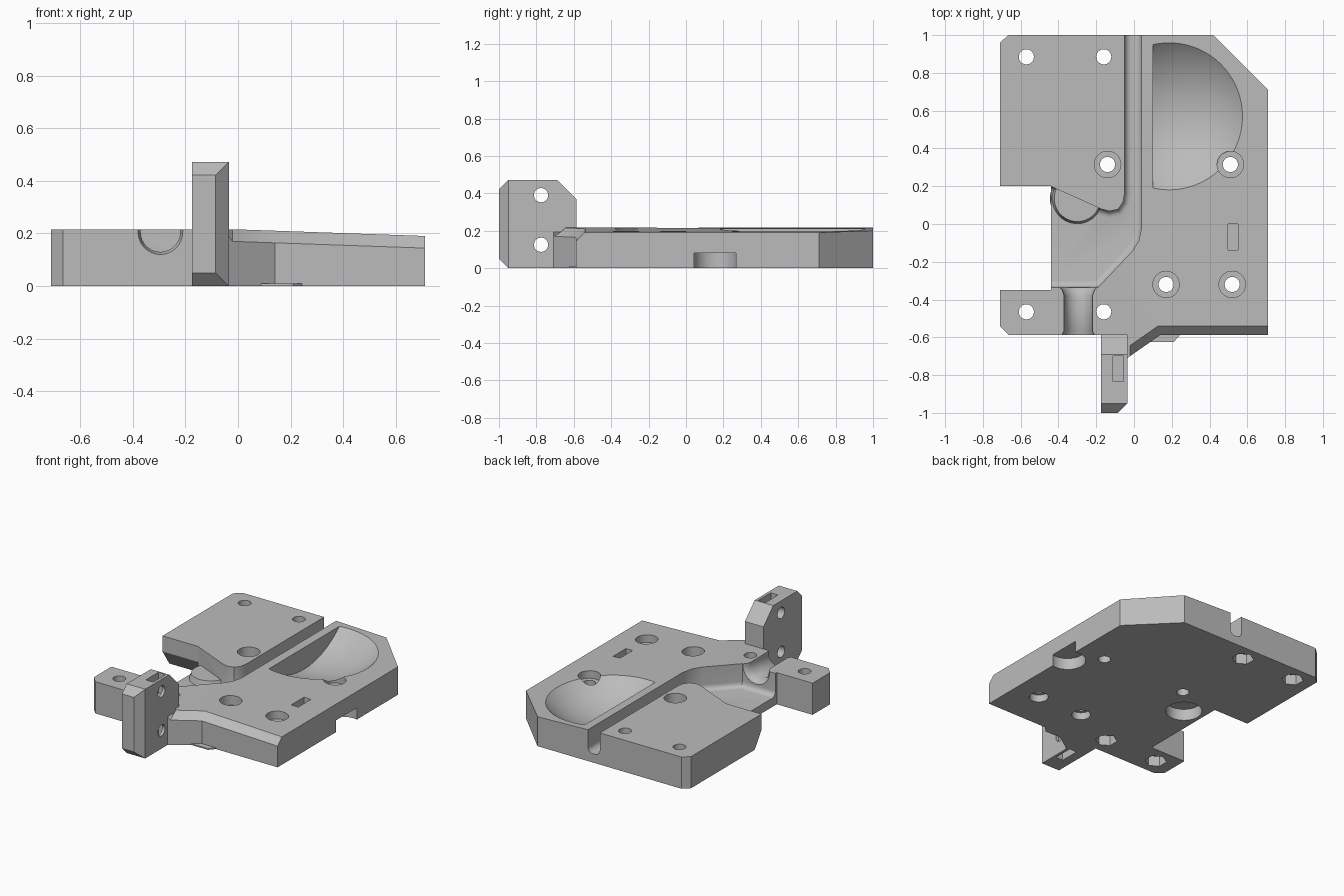
import bpy, bmesh
from math import pi, cos, sin, radians
from mathutils import Matrix, Vector

if "Cube" in bpy.data.objects:
    bpy.data.objects.remove(bpy.data.objects["Cube"])

grey = bpy.data.materials.new("plain grey")
grey.use_nodes = True
grey.diffuse_color = (0.5, 0.5, 0.5, 1)
grey.node_tree.nodes["Principled BSDF"].inputs["Base Color"].default_value = (0.5, 0.5, 0.5, 1)


def to_object(bm, name):
    bmesh.ops.recalc_face_normals(bm, faces=bm.faces[:])
    mesh = bpy.data.meshes.new(name)
    bm.to_mesh(mesh)
    bm.free()
    mesh.materials.append(grey)
    ob = bpy.data.objects.new(name, mesh)
    bpy.context.collection.objects.link(ob)
    return ob


def prism(points, z0, z1):
    """Extrude an xy outline from z0 to z1."""
    bm = bmesh.new()
    face = bm.faces.new([bm.verts.new((x, y, z0)) for x, y in points])
    new = bmesh.ops.extrude_face_region(bm, geom=[face])["geom"]
    bmesh.ops.translate(bm, vec=(0, 0, z1 - z0),
                        verts=[v for v in new if isinstance(v, bmesh.types.BMVert)])
    bmesh.ops.recalc_face_normals(bm, faces=bm.faces[:])
    return bm


def box(x0, x1, y0, y1, z0, z1):
    return prism([(x0, y0), (x1, y0), (x1, y1), (x0, y1)], z0, z1)


def cylinder(x, y, z0, z1, r, sides=32, r2=None):
    bm = bmesh.new()
    bmesh.ops.create_cone(bm, cap_ends=True, segments=sides, radius1=r,
                          radius2=r if r2 is None else r2, depth=z1 - z0,
                          matrix=Matrix.Translation((x, y, (z0 + z1) / 2)))
    return bm


def side_hole(x0, x1, y, z, r):
    bm = cylinder(0, 0, x0, x1, r)
    bm.transform(Matrix.Translation((0, y, z)) @ Matrix.Rotation(pi / 2, 4, 'Y'))
    return bm


def chop(bm, co, normal):
    """Slice off everything on the normal side and close the cut."""
    cut = bmesh.ops.bisect_plane(bm, geom=bm.verts[:] + bm.edges[:] + bm.faces[:],
                                 plane_co=co, plane_no=normal, clear_outer=True)["geom_cut"]
    bmesh.ops.holes_fill(bm, edges=[e for e in cut if isinstance(e, bmesh.types.BMEdge)
                                    and e.is_boundary], sides=0)


def combine(ob, bm, operation='DIFFERENCE'):
    tool = to_object(bm, "cutter")
    tool.hide_render = True
    mod = ob.modifiers.new("combine", 'BOOLEAN')
    mod.operation, mod.solver, mod.object = operation, 'EXACT', tool
    bpy.context.view_layer.objects.active = ob
    bpy.ops.object.modifier_apply(modifier=mod.name)
    bpy.data.objects.remove(tool)


def finish(ob):
    bpy.ops.object.select_all(action='DESELECT')
    ob.select_set(True)
    bpy.context.view_layer.objects.active = ob
    bpy.ops.object.shade_smooth_by_angle(angle=radians(30))


# Main plate with a gently sloping right half and a chamfered front edge
TOP = 0.216
bm = prism([(-.71, .96), (-.71, .2), (-.44, .2), (-.44, -.35), (-.71, -.35), (-.71, -.54),
            (-.665, -.587), (-.05, -.587), (-.05, -.72), (.14, -.587), (.71, -.587),
            (.71, .71), (.42, 1), (-.665, 1)], 0, TOP)
chop(bm, (-.02, 0, TOP), Vector((.035, 0, 1)).normalized())
front = [e for e in bm.edges if all(v.co.z > .15 and v.co.y < -.58 and v.co.x > -.051
                                    for v in e.verts)
         and max(v.co.x for v in e.verts) > .1]
bmesh.ops.bevel(bm, geom=front, offset=.046, segments=1, affect='EDGES')
plate = to_object(bm, "base_plate")

# Low pocket and long groove with rounded floor
bm = prism([(-.6, .199), (-.44, .199), (-.17, .078), (-.13, .068), (-.085, .078), (-.058, .115),
            (-.05, .16), (-.05, 1.1), (.04, 1.1), (.04, -.02), (.025, -.09), (-.01, -.145),
            (-.19, -.335), (-.6, -.335)], .06, .4)
floor_edges = [e for e in bm.edges if all(v.co.z < .07 for v in e.verts)]
bmesh.ops.bevel(bm, geom=floor_edges, offset=.035, segments=5, profile=.5, affect='EDGES')
combine(plate, bm)

# Channel through the front with flared mouths
bm = bmesh.new()
rings = []
for y, r in ((-.7, .085), (-.585, .085), (-.565, .075), (-.38, .075), (-.35, .085), (-.325, .11)):
    arc = [(r * cos(pi + pi * i / 16), .205 + r * sin(pi + pi * i / 16)) for i in range(17)]
    rings.append([bm.verts.new((-.295 + x, y, z)) for x, z in [(-r, .4)] + arc + [(r, .4)]])
for a, b in zip(rings, rings[1:]):
    for i in range(len(a)):
        j = (i + 1) % len(a)
        bm.faces.new((a[i], a[j], b[j], b[i]))
bm.faces.new(rings[0])
bm.faces.new(rings[-1])
combine(plate, bm)

# Round boss on the pocket floor, above a recess
combine(plate, cylinder(-.3, .135, .02, .1, .145, 48, .122), 'UNION')

# Half bowl, cut flat along the groove side
bm = bmesh.new()
bmesh.ops.create_uvsphere(bm, u_segments=96, v_segments=64, radius=.57,
                          matrix=Matrix.Translation((.2, .57, .625)))
chop(bm, (.1, 0, 0), (-1, 0, 0))
combine(plate, bm)

# Undercut below the left rear block
bm = prism([(.19, -.01), (.28, -.01), (.2, .11), (.19, .11)], -.8, -.44)
bm.transform(Matrix(((0, 0, 1, 0), (1, 0, 0, 0), (0, 1, 0, 0), (0, 0, 0, 1))))
combine(plate, bm)

# Round recesses in the underside
for x, y in ((-.3, .135), (.68, .155)):
    combine(plate, cylinder(x, y, -.1, .08, .115, 48))

# Bolt holes with hexagonal nut traps underneath
for x in (-.57, -.16):
    for y in (.885, -.465):
        combine(plate, cylinder(x, y, -.1, .4, .04))
        combine(plate, cylinder(x, y, -.1, .07, .07, 6))

# Counterbored screw holes, the front pair also widened below
for x, y, widened in ((-.14, .315, False), (.51, .315, False), (.17, -.32, True), (.52, -.32, True)):
    combine(plate, cylinder(x, y, -.1, .4, .04))
    combine(plate, cylinder(x, y, .145, .4, .07))
    if widened:
        combine(plate, cylinder(x, y, -.1, .05, .06))

# Side screw hole and its nut slot
combine(plate, side_hole(.45, .8, -.075, .1, .04))
combine(plate, box(.498, .55, -.137, 0, .035, .4))
finish(plate)

# Upright tab at the front, with chamfered corners
bm = box(-.175, -.035, -1, -.585, 0, .472)
for co, normal in (((0, -.95, .472), (0, -1, 1)), ((0, -.95, 0), (0, -1, -1)),
                   ((-.035, -.95, 0), (1, -1, 0)), ((0, -.69, .472), (0, 1, 1))):
    chop(bm, co, Vector(normal).normalized())
tab = to_object(bm, "front_tab")
for z in (.125, .39):
    combine(tab, side_hole(-.3, .1, -.775, z, .038))
for z0, z1 in ((-.1, .185), (.33, .6)):
    combine(tab, box(-.11, -.055, -.835, -.7, z0, z1))
finish(tab)

# Thin foot at the bottom of the front edge
finish(to_object(prism([(.06, -.58), (.06, -.61), (.09, -.625), (.21, -.625), (.25, -.58)],
                       0, .009), "front_foot"))
